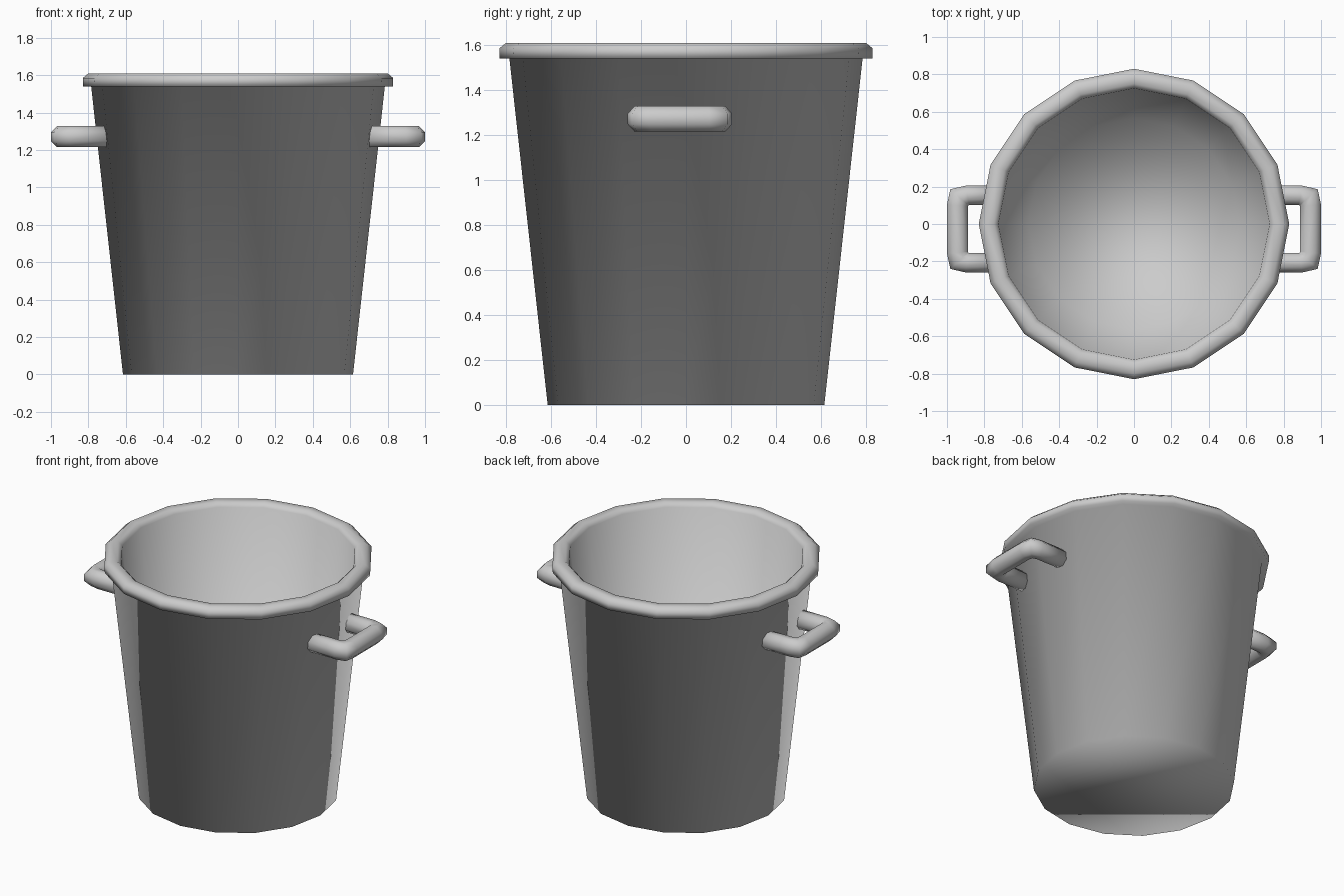
import bpy, bmesh, math
from mathutils import Vector

cube = bpy.data.objects.get("Cube")
if cube:
    bpy.data.objects.remove(cube)

grey = bpy.data.materials.new("light grey")
grey.use_nodes = True
GREY = (0.6, 0.6, 0.6, 1)
grey.diffuse_color = GREY
grey.node_tree.nodes["Principled BSDF"].inputs["Base Color"].default_value = GREY


def finish(bm, name):
    """Turn a bmesh into a fully smooth grey object."""
    bmesh.ops.recalc_face_normals(bm, faces=bm.faces)
    for face in bm.faces:
        face.smooth = True
    mesh = bpy.data.meshes.new(name)
    bm.to_mesh(mesh)
    bm.free()
    mesh.materials.append(grey)
    obj = bpy.data.objects.new(name, mesh)
    bpy.context.collection.objects.link(obj)
    return obj


def bridge(bm, a, b):
    n = len(a)
    for i in range(n):
        bm.faces.new((a[i], a[(i + 1) % n], b[(i + 1) % n], b[i]))


def loft(name, rings):
    """Skin a row of closed rings and cap both ends."""
    bm = bmesh.new()
    loops = [[bm.verts.new(p) for p in ring] for ring in rings]
    for a, b in zip(loops, loops[1:]):
        bridge(bm, a, b)
    bm.faces.new(loops[0])
    bm.faces.new(loops[-1])
    return finish(bm, name)


# Bucket: outer wall, overhanging rim, inner wall and floor (radius, height)
SIDES = 16
profile = [(0.615, 0), (0.785, 1.54), (0.828, 1.54), (0.83, 1.585),
           (0.80, 1.61), (0.75, 1.61), (0.725, 1.585), (0.565, 0.06)]


def circle(radius, z):
    angles = [math.tau * i / SIDES for i in range(SIDES)]
    return [Vector((radius * math.cos(a), radius * math.sin(a), z)) for a in angles]


loft("bucket", [circle(r, z) for r, z in profile])

# Handles: octagonal sections between the inner and outer edge of the grip
MID_Y, MID_Z, HALF = -0.027, 1.272, 0.057
edges = [((0.70, 0.128), (0.70, 0.232)), ((0.882, 0.128), (0.90, 0.232)),
         ((0.886, 0.126), (0.982, 0.213)), ((0.888, 0.122), (1.0, 0.13))]
edges += [((a[0], -a[1]), (b[0], -b[1])) for a, b in reversed(edges)]


def section(inner, outer, side):
    a, b = Vector((*inner, 0)), Vector((*outer, 0))
    ring = []
    for i in range(8):
        t = math.tau * (i + 0.5) / 8
        k = 1 / math.cos(math.pi / 8)
        p = (a + b) / 2 + (b - a) / 2 * k * math.cos(t)
        ring.append(Vector((side * p.x, p.y + MID_Y, MID_Z + HALF * k * math.sin(t))))
    return ring


for name, side in (("left_handle", 1), ("right_handle", -1)):
    loft(name, [section(a, b, side) for a, b in edges])
